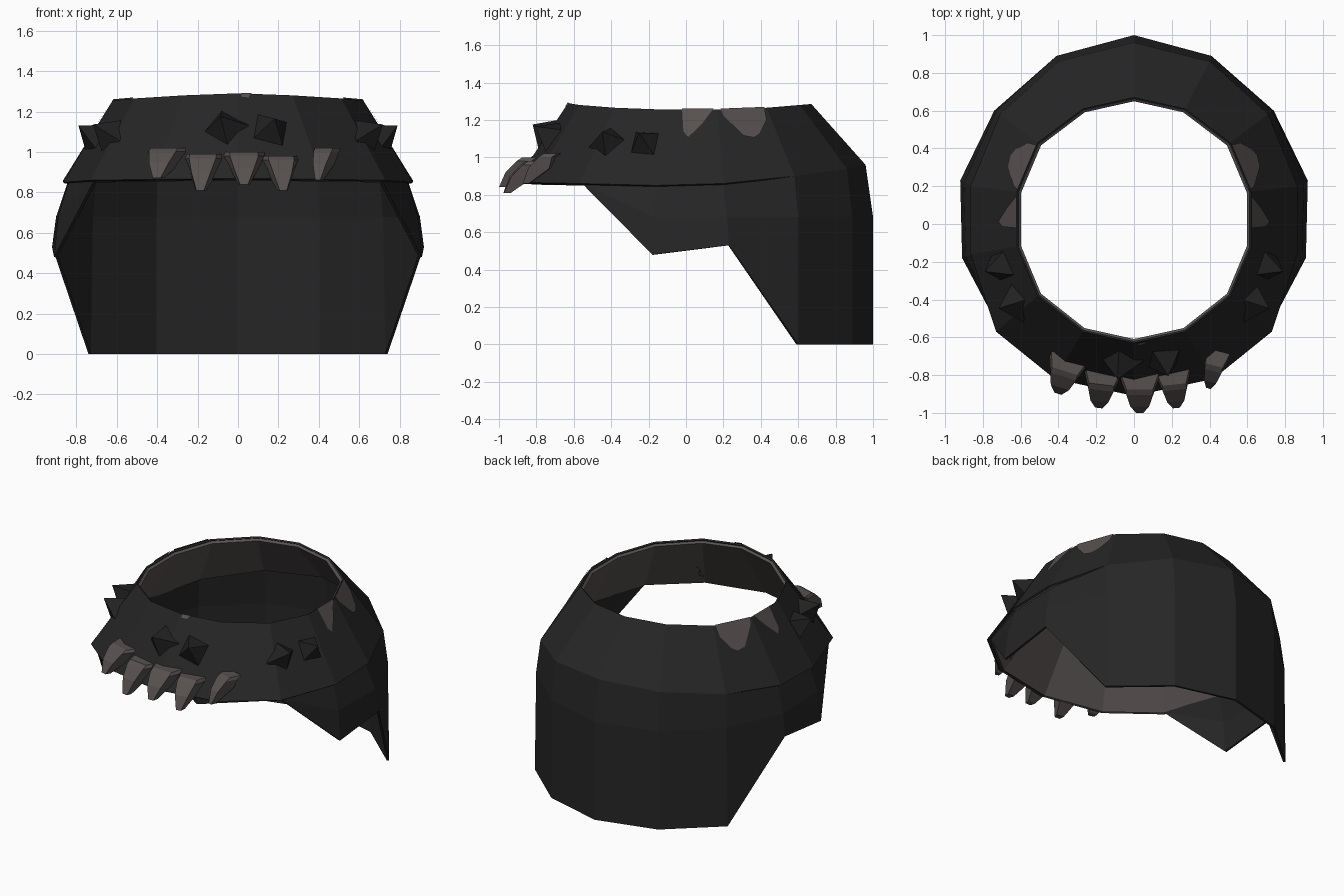
import bpy, bmesh, math
from mathutils import Vector

cube = bpy.data.objects.get("Cube")
if cube:
    bpy.data.objects.remove(cube, do_unlink=True)


def material(name, rgb):
    m = bpy.data.materials.new(name)
    m.use_nodes = True
    m.diffuse_color = (*rgb, 1)
    b = m.node_tree.nodes["Principled BSDF"]
    b.inputs["Base Color"].default_value = (*rgb, 1)
    b.inputs["Roughness"].default_value = 0.9
    return m


SHELL = material("charcoal shell", (0.019, 0.019, 0.019))
SPIKE = material("black spike", (0.015, 0.015, 0.015))
BONE = material("brown grey bone", (0.095, 0.081, 0.078))

# Half outline from the back centre round the left side to the front centre
TOP = [(0, .67, 1.285), (.27, .61, 1.28), (.51, .43, 1.265), (.62, .17, 1.255),
       (.62, -.12, 1.255), (.51, -.38, 1.265), (.27, -.57, 1.28), (0, -.63, 1.29)]
BROW = [(0, .96, .96), (.40, .86, .94), (.71, .58, .90), (.865, .20, .86),
        (.865, -.16, .85), (.73, -.57, .86), (.42, -.82, .865), (0, -.91, .87)]
MID = [(0, 1.0, .68), (.41, .89, .68), (.73, .60, .68), (.90, .22, .68), (.89, -.17, .68)]
HEM = [(0, 1.0, 0), (.41, .89, 0), (.74, .60, 0), (.92, .23, .53), (.91, -.18, .48)]


def column(row, i):
    """Point of a half row, mirrored to the other side."""
    i %= 14
    if i <= 7:
        return Vector(row[i])
    x, y, z = row[14 - i]
    return Vector((-x, y, z))


def on_cap(u, v):
    """Point on the cap: u counts columns, v runs from top to brow."""
    i = math.floor(u)
    a, b = (column(TOP, k).lerp(column(BROW, k), v) for k in (i, i + 1))
    return a.lerp(b, u - i)


def cap_frame(u, v):
    p = on_cap(u, v)
    side = (on_cap(u + .1, v) - on_cap(u - .1, v)).normalized()
    down = (on_cap(u, v + .1) - p).normalized()
    n = side.cross(down)
    if n.dot(Vector((p.x, p.y, 0))) < 0:
        n = -n
    return p, side, down, n.normalized()


def make(name, verts, faces, mat, thick=0, fix=False):
    bm = bmesh.new()
    vs = [bm.verts.new(v) for v in verts]
    for f in faces:
        bm.faces.new([vs[k] for k in f])
    bmesh.ops.remove_doubles(bm, verts=bm.verts, dist=.001)
    if fix:
        bmesh.ops.recalc_face_normals(bm, faces=bm.faces)
    me = bpy.data.meshes.new(name)
    bm.to_mesh(me)
    bm.free()
    me.materials.append(mat)
    ob = bpy.data.objects.new(name, me)
    bpy.context.collection.objects.link(ob)
    if thick:
        s = ob.modifiers.new("thickness", "SOLIDIFY")
        s.thickness = thick
        s.offset = -1
    return ob


def strip(rows, closed):
    """Quads between stacked rows of equal length."""
    n = len(rows[0])
    faces = []
    for r in range(len(rows) - 1):
        for i in range(n if closed else n - 1):
            j = (i + 1) % n
            faces.append((r * n + i, r * n + j, (r + 1) * n + j, (r + 1) * n + i))
    return [p for row in rows for p in row], faces


def inset(p, k):
    return Vector((p.x * k, p.y * k, p.z))


# Open-topped cap and its lining
ring = range(14)
make("cap", *strip([[on_cap(i, v) for i in ring] for v in (0, 1)], True), SHELL, .012)
make("lining", *strip([[inset(on_cap(i, v), .98) for i in ring] for v in (.03, 1)], True),
     BONE, .02)

# Neck and cheek guard, narrowing to a point under the brow
rows = []
for row in (BROW, MID, HEM):
    line = []
    for i in range(-5, 6):
        if abs(i) == 5:
            line.append(inset(column(BROW, i), .975))
        else:
            k = .97 if row is BROW and abs(i) > 2 else 1
            line.append(inset(column(row, i), k))
    rows.append(line)
verts, faces = strip(rows, False)
n = len(rows[0])
faces = [f for f in faces if f[0] % n not in (0, n - 2)]
for r in (0, 1):  # triangular ends
    a = r * n
    faces.append((0, a + 1, a + n + 1))
    faces.append((a + n - 2, n - 1, a + 2 * n - 2))
make("neck_guard", verts, faces, SHELL, .015)

# Bone patches around the top rim
PATCHES = {
    "small": [(3.08, -.005), (3.66, -.005), (3.62, .3), (3.53, .38), (3.3, .2)],
    "large": [(2.05, -.005), (2.95, -.005), (2.9, .1), (2.6, .38), (2.42, .42), (2.3, .37), (2.1, .18)],
}
for name, shape in PATCHES.items():
    for side in ("left", "right"):
        pts = []
        for u, v in shape:
            p, _, _, nrm = cap_frame(u, v)
            q = p + nrm * .006
            pts.append(q if side == "left" else Vector((-q.x, q.y, q.z)))
        order = list(range(len(pts)))
        make(f"{name}_rim_patch_{side}", pts, [order], BONE)
chip = [on_cap(u, v) + Vector((0, -.006, .003)) for u, v in ((6.75, 0), (6.95, 0), (6.93, .05), (6.8, .05))]
make("front_rim_chip", chip, [(0, 1, 2, 3)], BONE)


# Four-sided spikes leaning upward
def spike(name, u, v, turn, size):
    p, side, down, nrm = cap_frame(u, v)
    base = []
    for k in range(4):
        a = turn + k * math.pi / 2
        base.append(p + (side * math.cos(a) + down * math.sin(a)) * size - nrm * .02)
    out = Vector((nrm.x, nrm.y, 0)).normalized()
    apex = p + out * .095 + Vector((0, 0, .055))
    make(name, base + [apex], [(0, 1, 2, 3)] + [(k, (k + 1) % 4, 4) for k in range(4)],
         SPIKE, fix=True)


spike("front_spike_right", 7.2, .40, .2, .12)
spike("front_spike_left", 6.52, .42, .5, .12)
for label, u, turn in (("rear", 4.25, .75), ("front", 4.85, .2)):
    spike(f"{label}_side_spike_left", u, .45, turn, .11)
    spike(f"{label}_side_spike_right", 14 - u, .45, -turn, .11)


# Blunt teeth jutting forward and down over the brow
def tooth(name, x, y, top, tip, width, yaw):
    c, s = math.cos(yaw), math.sin(yaw)
    h = top - tip
    # height fraction, width fraction, back and front reach
    levels = [(0, 1, -.06, .02), (.12, 1, -.03, .05), (.5, .72, -.01, .11), (1, .28, .11, .145)]
    rings = []
    for f, w, back, front in levels:
        w *= width / 2
        local = [(-w, back), (w, back), (w * .7, front), (-w * .7, front)]
        rings.append([Vector((x + a * c + b * s, y + a * s - b * c, top - f * h)) for a, b in local])
    verts, faces = strip(rings, True)
    last = len(verts) - 4
    faces += [(3, 2, 1, 0), tuple(range(last, last + 4))]
    make(name, verts, faces, BONE, fix=True)


TEETH = [(-.36, -.76, 1.02, .87, .20, -.3), (-.17, -.83, .99, .81, .19, -.12),
         (.03, -.855, 1.0, .84, .20, 0), (.21, -.83, .98, .81, .18, .1),
         (.43, -.73, 1.02, .86, .13, -.25)]
for k, t in enumerate(TEETH):
    tooth(f"brow_tooth_{k + 1}", *t)
